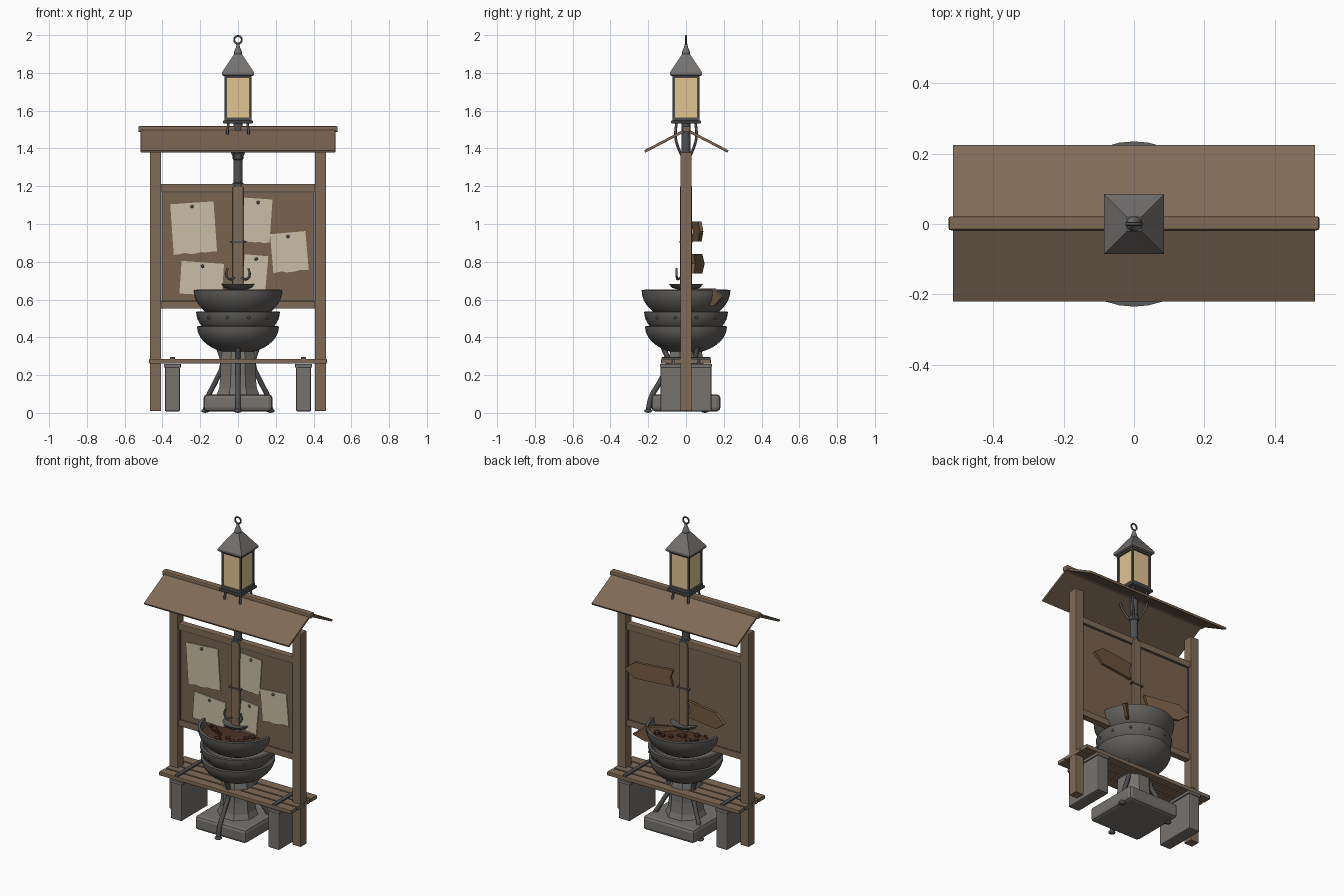
import bpy, bmesh, math, random
from mathutils import Matrix, Vector

if "Cube" in bpy.data.objects:
    bpy.data.objects.remove(bpy.data.objects["Cube"])

random.seed(4)
R = math.radians


def srgb(r, g, b):
    f = lambda c: (c / 255 / 12.92) if c < 10 else ((c / 255 + 0.055) / 1.055) ** 2.4
    return (f(r), f(g), f(b), 1)


def material(name, *c):
    m = bpy.data.materials.new(name)
    m.diffuse_color = srgb(*c)
    m.use_nodes = True
    m.node_tree.nodes["Principled BSDF"].inputs["Base Color"].default_value = m.diffuse_color
    return m


WOOD = material("brown wood", 128, 107, 87)
PANEL = material("panel wood", 120, 99, 80)
SIGN = material("sign wood", 118, 92, 69)
IRON = material("dark iron", 80, 80, 80)
BOWL = material("bowl metal", 97, 95, 91)
STONE = material("grey stone", 118, 114, 110)
ROOFM = material("lantern cap grey", 116, 114, 111)
PAPER = material("old paper", 202, 190, 166)
GLASS = material("amber glass", 225, 195, 145)
EMBER = material("dark coals", 72, 48, 36)


def finish(name, bm, mat, smooth=False, bevel=0):
    bmesh.ops.recalc_face_normals(bm, faces=bm.faces)
    me = bpy.data.meshes.new(name)
    bm.to_mesh(me)
    bm.free()
    ob = bpy.data.objects.new(name, me)
    bpy.context.collection.objects.link(ob)
    me.materials.append(mat)
    if bevel:
        mod = ob.modifiers.new("bevel", "BEVEL")
        mod.width, mod.segments = bevel, 2
    if smooth:
        bpy.ops.object.select_all(action="DESELECT")
        ob.select_set(True)
        bpy.context.view_layer.objects.active = ob
        bpy.ops.object.shade_smooth_by_angle(angle=R(40))
    return ob


def box(name, loc, size, mat, rx=0, bevel=0.004):
    bm = bmesh.new()
    bmesh.ops.create_cube(bm, size=1, matrix=Matrix.Translation(loc) @ Matrix.Rotation(rx, 4, "X")
                          @ Matrix.Diagonal((*size, 1)))
    return finish(name, bm, mat, bevel=bevel)


def lathe(name, prof, mat, seg=32, turn=0, smooth=True):
    bm = bmesh.new()
    rings = [[bm.verts.new((r * math.cos(turn + 2 * math.pi * i / seg),
                            r * math.sin(turn + 2 * math.pi * i / seg), z)) for i in range(seg)]
             for r, z in prof]
    for a, b in zip(rings, rings[1:]):
        for i in range(seg):
            j = (i + 1) % seg
            bm.faces.new((a[i], a[j], b[j], b[i]))
    bm.faces.new(rings[0])
    bm.faces.new(rings[-1])
    return finish(name, bm, mat, smooth)


def prism(name, pts, depth, matrix, mat):
    """Flat outline drawn in the local xz plane, thickened along y."""
    bm = bmesh.new()
    f = bm.faces.new([bm.verts.new((x, y, -depth / 2)) for x, y in pts])
    ext = bmesh.ops.extrude_face_region(bm, geom=[f])["geom"]
    bmesh.ops.translate(bm, vec=(0, 0, depth), verts=[v for v in ext if isinstance(v, bmesh.types.BMVert)])
    bm.transform(matrix @ Matrix.Rotation(R(90), 4, "X"))
    return finish(name, bm, mat)


def tube(name, pts, rad, mat, cyclic=False):
    cu = bpy.data.curves.new(name, "CURVE")
    cu.dimensions = "3D"
    cu.bevel_depth, cu.bevel_resolution, cu.use_fill_caps = rad, 2, True
    cu.resolution_u = 6
    sp = cu.splines.new("BEZIER")
    sp.bezier_points.add(len(pts) - 1)
    for p, co in zip(sp.bezier_points, pts):
        p.co = co
        p.handle_left_type = p.handle_right_type = "AUTO"
    sp.use_cyclic_u = cyclic
    ob = bpy.data.objects.new(name, cu)
    bpy.context.collection.objects.link(ob)
    cu.materials.append(mat)
    return ob


def ball(name, loc, rad, mat, sub=2, scale=(1, 1, 1)):
    bm = bmesh.new()
    bmesh.ops.create_icosphere(bm, subdivisions=sub, radius=rad,
                               matrix=Matrix.Translation(loc) @ Matrix.Diagonal((*scale, 1)))
    return finish(name, bm, mat, smooth=sub > 1)


def polar(r, ang, z):
    return (r * math.cos(ang), r * math.sin(ang), z)


# stone plinth and column
box("plinth", (0, 0, 0.053), (0.365, 0.365, 0.09), STONE, bevel=0.02)
lathe("column", [(0.125, 0.09), (0.108, 0.13), (0.1, 0.2), (0.1, 0.28), (0.085, 0.35)],
      STONE, seg=8, turn=R(22.5), smooth=False)

# three curved legs with feet
for k in range(3):
    a = R(-90 + 120 * k)
    tube("leg", [polar(r, a, z) for r, z in
                 ((0.2, 0.012), (0.185, 0.08), (0.135, 0.17), (0.095, 0.26), (0.125, 0.36))], 0.014, IRON)
    ball("foot", polar(0.2, a, 0.011), 0.022, IRON, scale=(1, 1, 0.5))


# three stacked bowls
def bowl(name, rad, rim, depth):
    out = [(rad * math.cos(t), rim - depth * math.sin(t)) for t in [R(88 - 8 * i) for i in range(12)]]
    inn = [((rad - 0.016) * math.cos(t), rim + 0.002 - (depth - 0.016) * math.sin(t))
           for t in [R(8 * i) for i in range(12)]]
    return lathe(name, out + inn, BOWL, seg=36)


bowl("lower_bowl", 0.217, 0.458, 0.145)
bowl("middle_bowl", 0.222, 0.535, 0.15)
bowl("upper_bowl", 0.235, 0.65, 0.17)
for k in range(12):
    ball("bowl_rivet", polar(0.217, R(30 * k + 15), 0.505), 0.008, IRON)

# coals in the upper bowl
lathe("coal_bed", [(0.17, 0.57), (0.215, 0.61), (0.15, 0.625), (0.02, 0.635)], EMBER, seg=20)
for k in range(22):
    p = polar(random.uniform(0.07, 0.18), R(k * 360 / 22), 0.63)
    ball("coal", p, random.uniform(0.015, 0.028), EMBER, sub=1, scale=(1, 0.8, 0.7))

# drip dish and hooks on the centre post
lathe("dish", [(0.04, 0.652), (0.075, 0.662), (0.09, 0.682), (0.083, 0.682), (0.03, 0.668)], BOWL)
for s in (-1, 1):
    tube("hook", [(s * 0.02, -0.03, 0.715), (s * 0.045, -0.045, 0.708),
                  (s * 0.062, -0.05, 0.73), (s * 0.055, -0.05, 0.765)], 0.006, IRON)
box("centre_post", (0, 0, 0.87), (0.056, 0.062, 0.66), WOOD)
box("post_band", (0, 0, 0.905), (0.085, 0.07, 0.01), IRON, bevel=0.002)

# notice board
box("board_panel", (0, 0, 0.88), (0.81, 0.026, 0.6), PANEL, bevel=0)
for z in (0.572, 1.192):
    box("board_rail", (0, 0, z), (0.82, 0.044, 0.04), WOOD)
for s in (-1, 1):
    box("side_trim", (s * 0.4, 0, 0.88), (0.008, 0.032, 0.59), IRON, bevel=0)
    box("level_trim", (0, 0, 0.88 + s * 0.29), (0.8, 0.032, 0.008), IRON, bevel=0)
    box("side_post", (s * 0.437, 0, 0.695), (0.06, 0.06, 1.37), WOOD)

# pinned papers: x, z, width, height, tilt
for x, z, w, h, t in ((-0.235, 0.98, 0.23, 0.265, 4), (0.1, 1.02, 0.15, 0.23, -4), (0.272, 0.852, 0.188, 0.205, 5),
                      (-0.192, 0.712, 0.225, 0.17, -4), (0.09, 0.74, 0.125, 0.19, -5)):
    ragged = [(-w / 2 + w * i / 8, -h / 2 + random.uniform(-0.005, 0.005)) for i in range(9)]
    m = Matrix.Translation((x, -0.018, z)) @ Matrix.Rotation(R(-t), 4, "Y")
    prism("paper", ragged + [(w / 2, h / 2), (-w / 2, h / 2)], 0.005, m, PAPER)
    ball("pin", m @ Vector((0, -0.005, h / 2 - 0.02)), 0.009, IRON)

# arrow signs on the back: tail, tip, height, half width
for tail, tip, z, hw in (((0.06, 0.04), (0.375, 0.083), 0.96, 0.052), ((-0.045, 0.035), (-0.34, 0.09), 0.79, 0.052),
                         ((0.03, 0.03), (0.24, 0.195), 0.612, 0.046)):
    d = Vector(tip) - Vector(tail)
    n = d.length
    m = Matrix.Translation((*tail, z)) @ Matrix.Rotation(math.atan2(d.y, d.x), 4, "Z")
    prism("arrow_sign", [(0, -hw), (n - 0.07, -hw), (n, 0), (n - 0.07, hw), (0, hw), (0.02, 0)], 0.018, m, SIGN)

# bench slats, straps and stone supports
for k in range(4):
    box("bench_slat", (0, -0.102 + 0.068 * k, 0.273), (0.94, 0.06, 0.025), WOOD)
for s in (-1, 1):
    box("bench_strap", (s * 0.347, 0, 0.289), (0.026, 0.26, 0.012), IRON, bevel=0.003)
    box("bench_block", (s * 0.347, 0, 0.125), (0.08, 0.27, 0.235), STONE, bevel=0.008)
    box("block_cap", (s * 0.347, 0, 0.25), (0.09, 0.275, 0.02), STONE, bevel=0.004)

# gable roof
pitch = math.atan2(0.115, 0.22)
for s in (-1, 1):
    box("roof_slope", (0, s * 0.111 + 0.002, 1.441), (1.03, 0.247, 0.014), WOOD, rx=-s * pitch, bevel=0.002)
box("ridge_beam", (0, 0.002, 1.502), (1.055, 0.04, 0.032), WOOD, bevel=0.007)

# metal pole and lantern struts
lathe("pole", [(0.03, 1.19), (0.03, 1.215), (0.024, 1.22), (0.024, 1.34), (0.029, 1.345),
               (0.029, 1.37), (0.024, 1.375), (0.024, 1.535)], IRON, seg=16)
for k in range(4):
    a = R(45 + 90 * k)
    tube("lantern_strut", [polar(r, a, z) for r, z in
                           ((0.022, 1.35), (0.05, 1.39), (0.078, 1.46), (0.072, 1.535))], 0.007, IRON)

# lantern
box("lantern_base", (0, 0, 1.54), (0.16, 0.16, 0.014), IRON, bevel=0.003)
box("lantern_step", (0, 0, 1.555), (0.144, 0.144, 0.02), IRON, bevel=0.003)
box("lantern_glass", (0, 0, 1.67), (0.126, 0.126, 0.22), GLASS, bevel=0)
box("lantern_top_frame", (0, 0, 1.78), (0.144, 0.144, 0.014), IRON, bevel=0.002)
for x in (-1, 1):
    for y in (-1, 1):
        box("lantern_bar", (x * 0.064, y * 0.064, 1.67), (0.013, 0.013, 0.22), IRON, bevel=0.002)
q = math.sqrt(2)
lathe("lantern_cap", [(0.078 * q, 1.784), (0.085 * q, 1.79), (0.085 * q, 1.803), (0.02 * q, 1.9)],
      ROOFM, seg=4, turn=R(45), smooth=False)
lathe("finial", [(0.018, 1.895), (0.022, 1.905), (0.018, 1.918), (0.011, 1.935), (0.006, 1.955)], ROOFM, seg=16)
tube("hanging_ring", [(0.02 * math.cos(R(45 * k)), 0, 1.975 + 0.02 * math.sin(R(45 * k))) for k in range(8)],
     0.005, IRON, cyclic=True)
